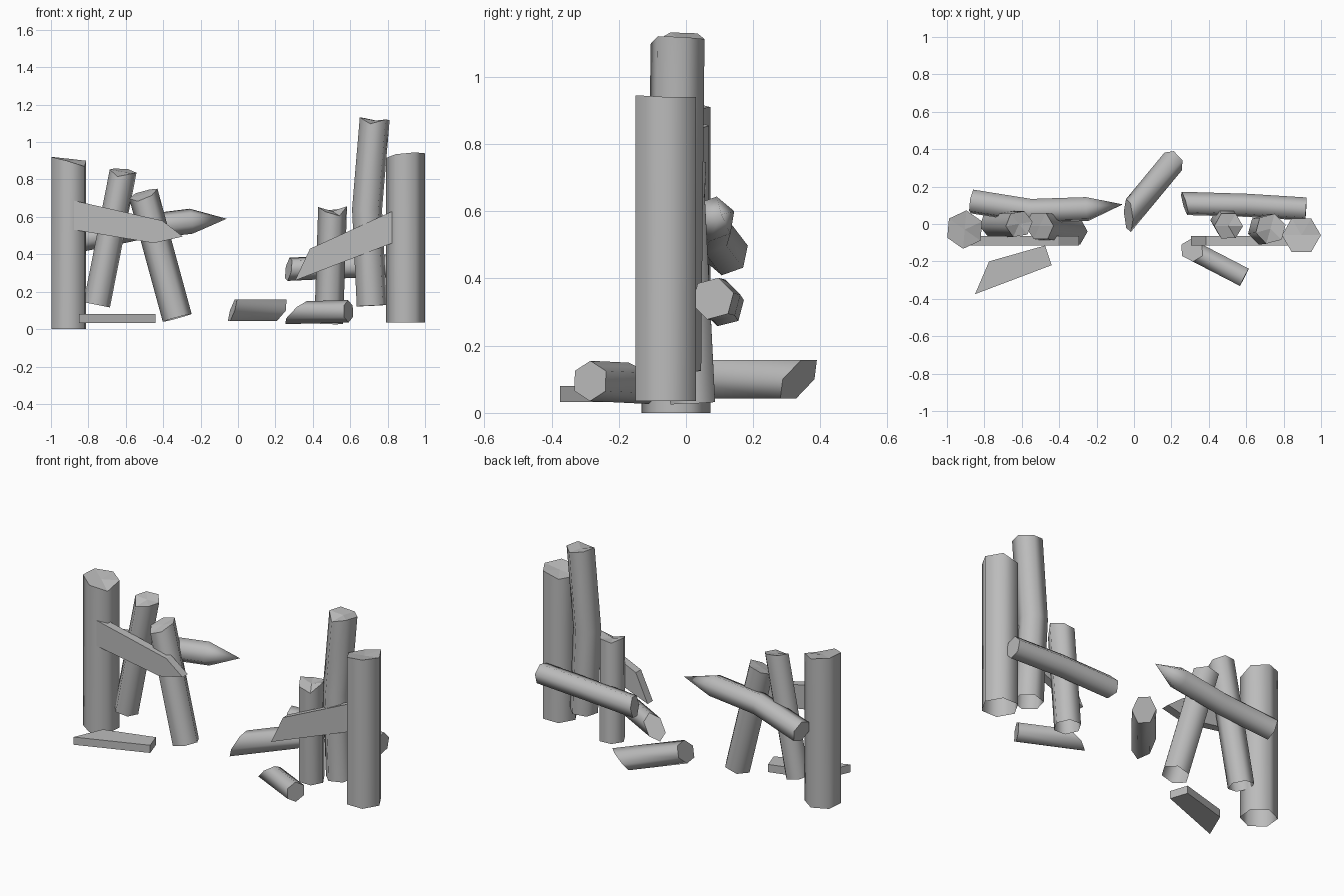
import bpy, bmesh
from math import sin, cos, radians
from mathutils import Vector

cube = bpy.data.objects.get("Cube")
if cube:
    bpy.data.objects.remove(cube)

wood = bpy.data.materials.new("weathered grey")
wood.use_nodes = True
GREY = (0.5, 0.5, 0.5, 1)
wood.diffuse_color = GREY
wood.node_tree.nodes["Principled BSDF"].inputs["Base Color"].default_value = GREY

SIDES = 6


def finish(bm, name):
    bmesh.ops.recalc_face_normals(bm, faces=bm.faces)
    mesh = bpy.data.meshes.new(name)
    bm.to_mesh(mesh)
    bm.free()
    mesh.materials.append(wood)
    obj = bpy.data.objects.new(name, mesh)
    bpy.context.collection.objects.link(obj)
    return obj


def log(name, path, radius, turn=0, start=(0, 0), end=(0, 0),
        hollow=False, pointed=False):
    """Six-sided log along a path. start/end: a slanted cut (two slopes)
    or a broken edge (one offset per side)."""
    bm = bmesh.new()
    pts = [Vector(p) for p in path]
    last = len(pts) - 1
    rings = []
    for i, p in enumerate(pts):
        if pointed and i == last:
            rings.append([bm.verts.new(p)])
            continue
        t = (pts[min(i + 1, last)] - pts[max(i - 1, 0)]).normalized()
        ref = Vector((0, 1, 0)) if abs(t.z) > 0.7 else Vector((0, 0, 1))
        u = ref.cross(t).normalized()
        v = t.cross(u)
        cut = start if i == 0 else end if i == last else (0, 0)
        ring = []
        for k in range(SIDES):
            a = radians(turn + 360 * k / SIDES)
            du, dv = radius * cos(a), radius * sin(a)
            shift = cut[k] if len(cut) == SIDES else cut[0] * du + cut[1] * dv
            ring.append(bm.verts.new(p + u * du + v * dv + t * shift))
        rings.append(ring)
    # bark
    for a, b in zip(rings, rings[1:]):
        for k in range(SIDES):
            n = (k + 1) % SIDES
            quad = [a[k], a[n], b[0]] if len(b) == 1 else [a[k], a[n], b[n], b[k]]
            bm.faces.new(quad).smooth = True
    # end caps, fanned where the edge is broken
    caps = [] if hollow else [(rings[0], pts[0], start)]
    if not pointed:
        caps.append((rings[-1], pts[-1], end))
    for ring, centre, cut in caps:
        if len(cut) == SIDES:
            c = bm.verts.new(centre)
            for k in range(SIDES):
                bm.faces.new([ring[k], ring[(k + 1) % SIDES], c])
        else:
            bm.faces.new(ring)
        for k in range(SIDES):
            bm.edges.get((ring[k], ring[(k + 1) % SIDES])).smooth = False
    return finish(bm, name)


def plank(name, outline, low, high, upright):
    """Flat board: outline in x-z (upright) or x-y, between two depths."""
    bm = bmesh.new()
    place = (lambda a, b, d: (a, d, b)) if upright else (lambda a, b, d: (a, b, d))
    face = bm.faces.new([bm.verts.new(place(a, b, low)) for a, b in outline])
    new = bmesh.ops.extrude_face_region(bm, geom=[face])["geom"]
    bmesh.ops.translate(bm, vec=place(0, 0, high - low),
                        verts=[g for g in new if isinstance(g, bmesh.types.BMVert)])
    return finish(bm, name)


# upright posts and leaning stakes
log("right_end_post", [(-.905, -.03, 0), (-.905, -.03, .9)], .103, 25,
    end=(0, .01, .02, .02, 0, -.03), hollow=True)
log("right_leaning_stake", [(-.755, 0, .13), (-.615, 0, .84)], .073, 10,
    end=(.01, .02, .01, 0, -.03, 0), hollow=True)
log("right_crossing_stake", [(-.325, -.04, .06), (-.505, -.01, .72)], .08, 0,
    end=(.01, .02, .02, 0, -.03, -.02), hollow=True)
log("left_end_post", [(.895, -.06, .035), (.895, -.06, .925)], .104, 0,
    end=(.015, .015, -.01, -.01, .01, .02), hollow=True)
log("left_tall_post", [(.715, -.035, .125), (.69, -.03, .64), (.73, -.025, 1.115)],
    .083, 15, end=(.01, 0, .01, .01, -.02, .01), hollow=True)
log("left_short_post", [(.485, .02, .03), (.505, -.01, .63)], .077, 0,
    end=(.03, .01, 0, .02, 0, -.02), hollow=True)

# rails tied behind the posts
log("right_pointed_rail",
    [(-.865, .12, .475), (-.55, .07, .54), (-.25, .08, .577), (-.06, .105, .59)],
    .068, 20, pointed=True)
log("left_rail", [(.27, .11, .32), (.6, .1, .335), (.92, .08, .34)],
    .064, 15, start=(-.3, .2))

# fallen sharpened logs
log("fallen_middle_log", [(-.03, .045, .1), (.21, .335, .1)], .066, 0,
    start=(.9, .5), end=(.1, .7))
log("fallen_front_log", [(.31, -.14, .088), (.59, -.285, .095)], .06, 30,
    start=(0, 1.1))

# boards
plank("right_brace_board",
      [(-.89, .69), (-.405, .58), (-.295, .495), (-.45, .46), (-.89, .533)],
      -.115, -.065, True)
plank("left_brace_board",
      [(.305, .26), (.385, .43), (.825, .63), (.825, .46)],
      -.115, -.065, True)
plank("fallen_board",
      [(-.85, -.375), (-.44, -.22), (-.475, -.115), (-.775, -.2)],
      .033, .08, False)
